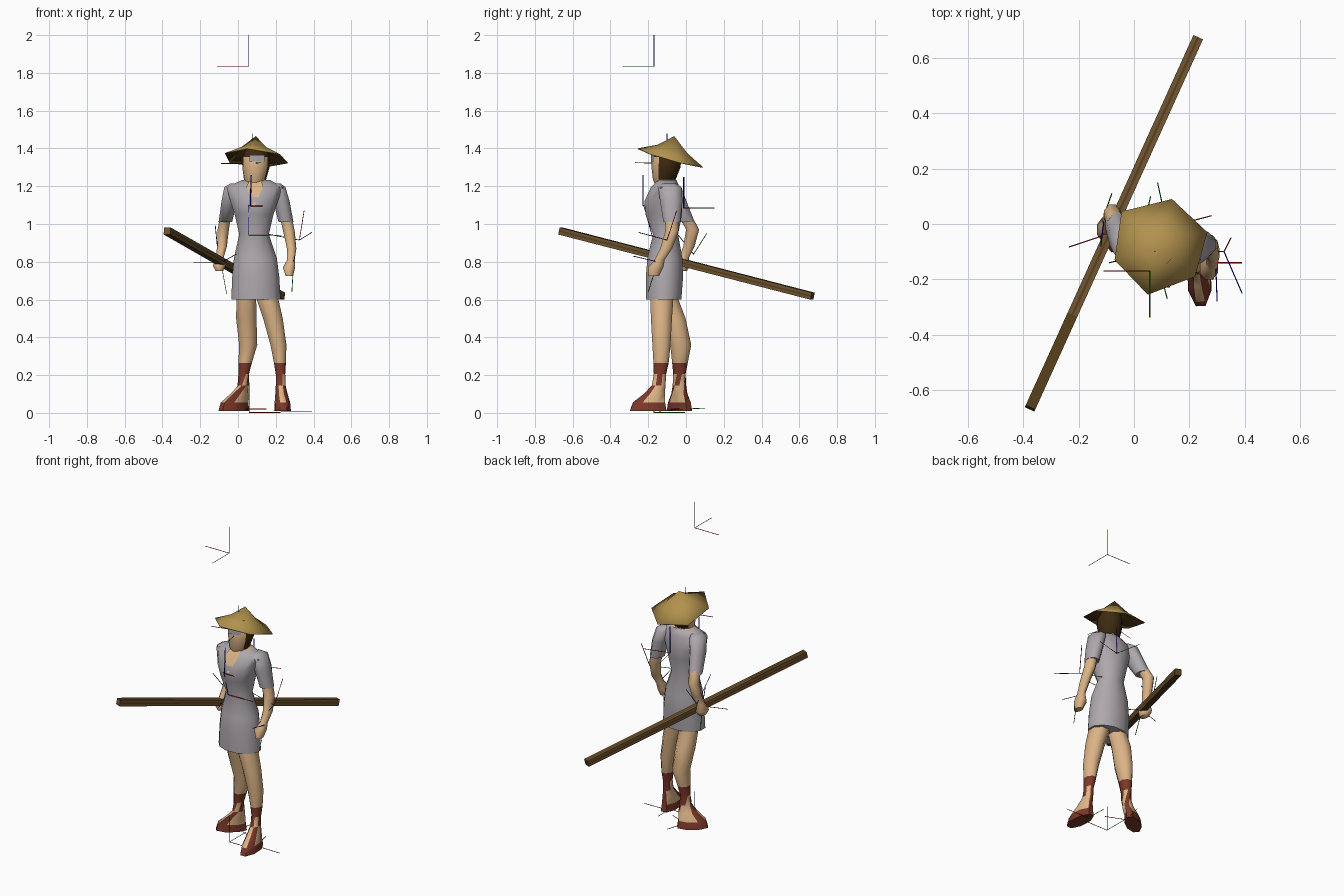
import bpy, bmesh, math
from mathutils import Vector, Matrix

if "Cube" in bpy.data.objects:
    bpy.data.objects.remove(bpy.data.objects["Cube"])


def mat(name, r, g, b):
    m = bpy.data.materials.new(name)
    m.diffuse_color = [(c / 255 / 12.92 if c < 11 else ((c / 255 + 0.055) / 1.055) ** 2.4)
                       for c in (r, g, b)] + [1]
    m.use_nodes = True
    m.node_tree.nodes["Principled BSDF"].inputs["Base Color"].default_value = m.diffuse_color
    return m


SKIN = mat("skin", 220, 180, 135)
CLOTH = mat("grey_cloth", 174, 168, 173)
STRAW = mat("straw", 178, 146, 78)
DARK_STRAW = mat("dark_straw", 84, 62, 26)
WOOD = mat("wood", 108, 82, 48)
HAIR = mat("dark_hair", 62, 42, 18)
LEATHER = mat("red_leather", 124, 56, 42)
RED = mat("axis_red", 190, 0, 0)
GREEN = mat("axis_green", 0, 170, 0)
BLUE = mat("axis_blue", 0, 0, 190)


def finish(name, bm, mats, rule=None, angle=60):
    """Turn a bmesh into a shaded object; rule(face) gives the material slot."""
    bmesh.ops.recalc_face_normals(bm, faces=bm.faces)
    bm.normal_update()
    bm.faces.index_update()
    if rule:
        for f in bm.faces:
            f.material_index = rule(f)
    me = bpy.data.meshes.new(name)
    bm.to_mesh(me)
    bm.free()
    for m in mats:
        me.materials.append(m)
    ob = bpy.data.objects.new(name, me)
    bpy.context.collection.objects.link(ob)
    if angle:
        bpy.ops.object.select_all(action='DESELECT')
        ob.select_set(True)
        bpy.context.view_layer.objects.active = ob
        bpy.ops.object.shade_smooth_by_angle(angle=math.radians(angle))
    return ob


def loft(name, rings, mats, n=8, rule=None):
    """Skin over level ellipses: (x, y, z, rx, ry[, yaw])."""
    bm = bmesh.new()
    loops = []
    for x, y, z, rx, ry, *yaw in rings:
        a = yaw[0] if yaw else 0
        loop = []
        for i in range(n):
            t = 2 * math.pi * (i + 0.5) / n
            u, v = rx * math.cos(t) * 1.04, ry * math.sin(t) * 1.04
            loop.append(bm.verts.new((x + u * math.cos(a) - v * math.sin(a),
                                      y + u * math.sin(a) + v * math.cos(a), z)))
        loops.append(loop)
    for lo, hi in zip(loops, loops[1:]):
        for i in range(n):
            j = (i + 1) % n
            bm.faces.new((lo[i], lo[j], hi[j], hi[i]))
    bm.faces.new(loops[0])
    bm.faces.new(loops[-1])
    return finish(name, bm, mats, rule)


# Tunic body, with bare skin inside the collar
loft("tunic", [(.095, -.118, .60, .130, .093), (.094, -.114, .72, .124, .098),
               (.092, -.112, .82, .113, .092), (.085, -.108, .945, .078, .066),
               (.085, -.118, 1.05, .102, .096), (.085, -.120, 1.12, .125, .100),
               (.090, -.110, 1.195, .150, .075), (.095, -.100, 1.232, .075, .050)],
     [CLOTH, SKIN], 12, lambda f: int(f.normal.z > .95))

# Open neckline plate, narrowing to a point
bm = bmesh.new()
p = [bm.verts.new(v) for v in ((.085, -.228, 1.09), (.132, -.192, 1.195), (.045, -.192, 1.195),
                               (.125, -.154, 1.234), (.06, -.154, 1.234))]
bm.faces.new(p[:3])
bm.faces.new((p[2], p[1], p[3], p[4]))
finish("neckline", bm, [SKIN])

# Sleeves with square shoulders
loft("sleeve_right", [(-.010, -.090, 1.215, .030, .036), (-.028, -.082, 1.195, .046, .060),
                      (-.046, -.055, 1.12, .043, .060), (-.067, .000, 1.01, .037, .048)], [CLOTH])
loft("sleeve_left", [(.195, -.090, 1.215, .030, .036), (.207, -.085, 1.195, .046, .064),
                     (.230, -.078, 1.12, .045, .062), (.254, -.075, 1.01, .041, .046)], [CLOTH])

# Arms with closed hands
loft("arm_right", [(-.066, -.002, 1.04, .030, .036), (-.078, .035, .97, .031, .036),
                   (-.085, .015, .88, .027, .031), (-.097, -.012, .82, .021, .028),
                   (-.100, -.020, .78, .035, .046), (-.098, -.025, .75, .020, .030)], [SKIN])
loft("arm_left", [(.253, -.075, 1.04, .033, .036), (.270, -.075, .96, .032, .037),
                  (.284, -.105, .87, .026, .033), (.280, -.140, .81, .021, .028),
                  (.270, -.160, .77, .034, .042), (.272, -.172, .725, .020, .030)], [SKIN])


# Legs with laced sandals: leather is chosen by height and by alternate sides
def sandal(f):
    c = f.calc_center_median()
    if c.z < .05 or .20 < c.z < .27:
        return 1
    if .14 < c.z < .20:
        return int(f.index % 3 != 0)
    return int(c.z < .14 and f.index % 8 in (1, 4, 6))


leg_right = [(-.022, -.035, .010, .045, .092, -.93), (-.018, -.035, .055, .042, .082, -.93),
             (.010, -.035, .10, .034, .056, -.93), (.028, -.035, .145, .028, .036, -.5),
             (.030, -.035, .205, .029, .034), (.038, -.032, .265, .037, .043),
             (.054, -.028, .36, .050, .058), (.044, -.060, .50, .056, .060),
             (.044, -.103, .63, .054, .054), (.055, -.105, .70, .050, .056)]
leg_left = [(.236, -.200, .010, .044, .100, .05), (.235, -.196, .055, .041, .088, .05),
            (.230, -.168, .10, .034, .058), (.226, -.145, .145, .027, .038),
            (.225, -.138, .205, .026, .034), (.222, -.132, .265, .033, .042),
            (.214, -.130, .36, .044, .050), (.185, -.130, .50, .054, .058),
            (.154, -.128, .61, .060, .064), (.142, -.115, .70, .056, .066)]
loft("leg_right", leg_right, [SKIN, LEATHER], 8, sandal)
loft("leg_left", leg_left, [SKIN, LEATHER], 8, sandal)

# Neck and head, hair on the crown and rear, reaching further forward at the temples
loft("neck", [(.095, -.100, 1.18, .048, .048), (.093, -.100, 1.27, .040, .044)], [SKIN])


def hair_rule(f):
    c = f.calc_center_median()
    facing = (c.x - .095) * -.45 + (c.y + .10) * -.89
    return int(c.z > 1.36 or (c.z > 1.30 and facing < .03) or (c.z > 1.225 and facing < .005))


loft("head", [(.086, -.130, 1.20, .032, .030), (.090, -.115, 1.235, .056, .058, -.3),
              (.095, -.106, 1.30, .069, .074, -.3), (.096, -.102, 1.355, .070, .076, -.3),
              (.095, -.095, 1.41, .048, .054, -.3)], [SKIN, HAIR], 12, hair_rule)

# Pale band on the brow
bm = bmesh.new()
p = [bm.verts.new((x, y, z)) for z in (1.332, 1.364)
     for x, y in ((.060, -.184), (.095, -.184), (.140, -.170))]
for i in range(2):
    bm.faces.new((p[i], p[i + 1], p[i + 4], p[i + 3]))
finish("headband", bm, [CLOTH])

# Six-sided tilted straw hat with a sagging brim
rim = [(-.045, .045), (.137, .09), (.265, -.03), (.22, -.19), (.05, -.255), (-.07, -.13)]
bm = bmesh.new()
apex = Vector((.094, -.062, 1.465))
top = bm.verts.new(apex)
outer = [Vector((x, y, 1.335 - .07 * x - .27 * y)) for x, y in rim]
inner = [bm.verts.new(apex.lerp(v, .45) - Vector((0, 0, .016))) for v in outer]
outer = [bm.verts.new(v) for v in outer]
for i in range(6):
    j = (i + 1) % 6
    bm.faces.new((top, inner[i], inner[j]))
    bm.faces.new((inner[i], outer[i], outer[j], inner[j]))
hat = finish("hat", bm, [STRAW, DARK_STRAW])
shell = hat.modifiers.new("shell", 'SOLIDIFY')
shell.thickness = .004
shell.material_offset = 1

# Square staff: three strips per side, dark grain in the middle strip and near the tip
tip, butt = Vector((-.375, -.665, .963)), Vector((.23, .67, .618))
axis = (butt - tip).normalized()
side = axis.cross(Vector((0, 0, 1))).normalized()
up = side.cross(axis)
r, s = .019, .004
corner = [(-r, -r), (-s, -r), (s, -r)]
profile = []
for k in range(4):
    turn = Matrix.Rotation(k * math.pi / 2, 2)
    profile += [turn @ Vector(c) for c in corner]
bm = bmesh.new()
stations = [[bm.verts.new(tip.lerp(butt, t) + side * c.x + up * c.y) for c in profile]
            for t in (0, .25, 1)]
for a, b in zip(stations, stations[1:]):
    for i in range(12):
        j = (i + 1) % 12
        bm.faces.new((a[i], a[j], b[j], b[i]))
bm.faces.new(stations[0])
bm.faces.new(stations[-1])


def grain(f):
    on_top_near_tip = f.calc_center_median().y < -.35 and f.normal.z > .5
    return int(f.index % 3 == 1 or f.normal.z < -.5 or on_top_near_tip)


finish("staff", bm, [WOOD, DARK_STRAW], grain, angle=0)


# Thin bars for the joint axis markers
def bar(name, a, b, r, m):
    a, b = Vector(a), Vector(b)
    bm = bmesh.new()
    bmesh.ops.create_cone(bm, cap_ends=True, segments=4, radius1=r, radius2=r, depth=(b - a).length)
    bm.transform((b - a).to_track_quat('Z', 'Y').to_matrix().to_4x4())
    bmesh.ops.translate(bm, verts=bm.verts, vec=(a + b) / 2)
    finish(name, bm, [m], angle=0)


# Markers: origin, then the ends of the red, green and blue lines
joints = {
    "overhead": ((.057, -.17, 1.835), (-.11, -.17, 1.835), (.057, -.337, 1.835), (.057, -.17, 2)),
    "ground": ((.06, -.17, .002), (.225, -.17, .002), (.06, -.005, .002), (.06, -.17, .16)),
    "foot_left": ((.225, -.14, .01), (.39, -.14, .008), (.21, -.02, .02), None),
    "foot_right": ((.03, -.03, .02), (.15, -.08, .02), (.06, .1, .025), None),
    "waist": ((.057, -.18, .94), (.23, -.175, .94), None, (.057, -.224, 1.1)),
    "chest": ((.065, -.228, 1.095), (.13, -.228, 1.095), None, (.07, -.228, 1.26)),
    "back": ((.12, -.012, 1.085), (.28, .03, 1.085), (.085, .15, 1.085), (.12, -.012, 1.25)),
    "elbow_left": ((.325, -.1, .915), (.35, -.05, 1.07), (.165, -.09, .945), (.39, -.25, .955)),
    "hand_left": ((.295, -.15, .80), None, (.285, -.2, .64), (.30, -.28, .83)),
    "hand_right": ((-.09, -.035, .795), (-.235, -.083, .795), (-.06, -.06, .63), (-.01, -.18, .84)),
    "elbow_right": ((-.105, .04, .84), None, (-.08, .11, .95), (-.12, -.08, .99)),
    "hat": ((.075, -.1, 1.32), (-.09, -.14, 1.32), (.12, -.27, 1.325), (.075, -.1, 1.48)),
}
for place, (start, *ends) in joints.items():
    for end, m in zip(ends, (RED, GREEN, BLUE)):
        if end:
            thick = m == BLUE and place in ("chest", "back")
            bar(place + "_" + m.name, start, end, .003 if thick else .002, m)
